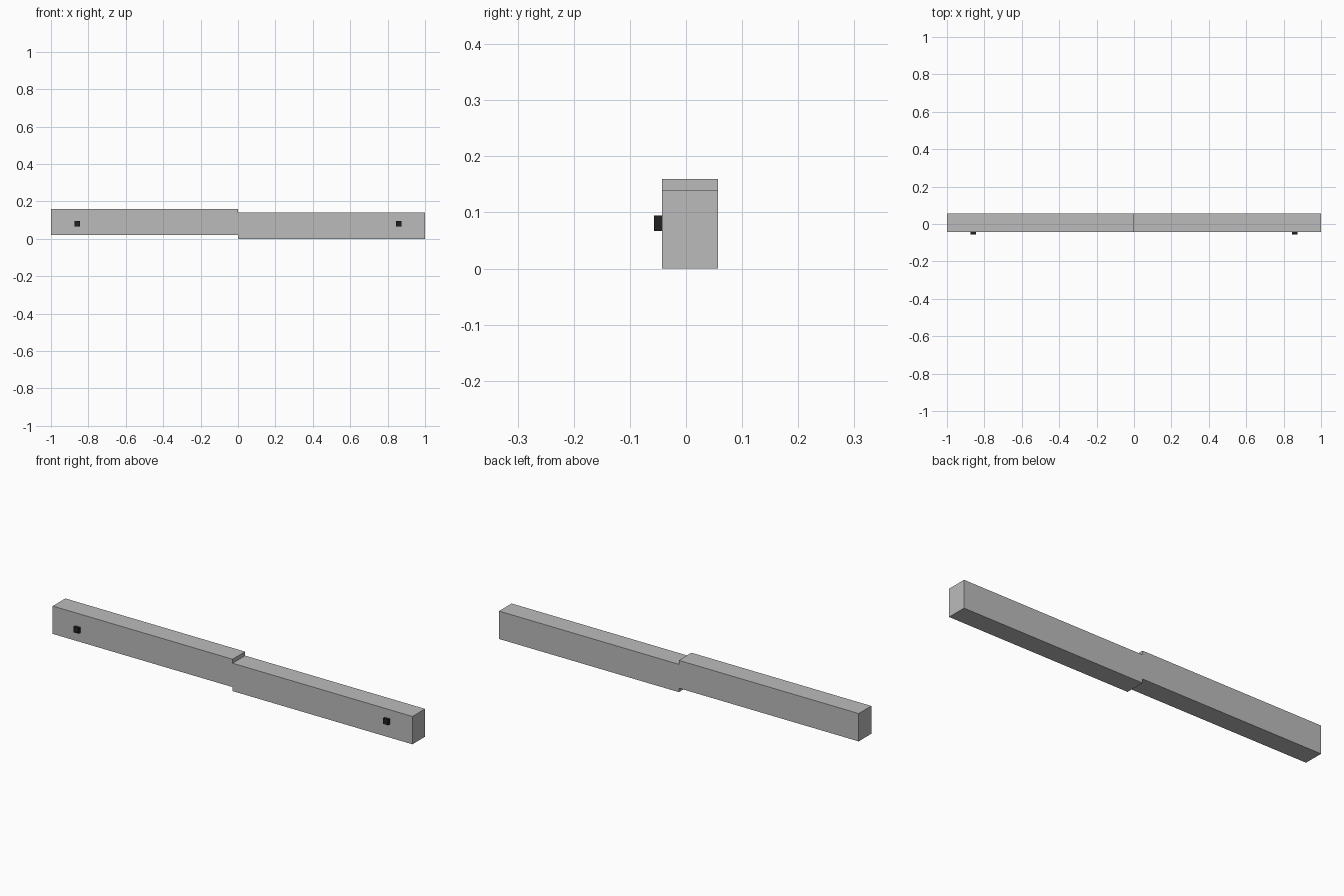
import bpy

if "Cube" in bpy.data.objects:
    bpy.data.objects.remove(bpy.data.objects["Cube"])


def material(name, value):
    mat = bpy.data.materials.new(name)
    mat.diffuse_color = (value, value, value, 1)
    mat.use_nodes = True
    mat.node_tree.nodes["Principled BSDF"].inputs["Base Color"].default_value = mat.diffuse_color
    return mat


def box(name, low, high, mat):
    """Axis-aligned box between two corners."""
    center = [(a + b) / 2 for a, b in zip(low, high)]
    bpy.ops.mesh.primitive_cube_add(size=1, location=center)
    obj = bpy.context.object
    obj.name = name
    obj.scale = [b - a for a, b in zip(low, high)]
    bpy.ops.object.transform_apply(location=False, rotation=False, scale=True)
    obj.data.materials.append(mat)
    return obj


grey = material("light grey", 0.5)
black = material("black", 0.015)

FRONT, BACK = -0.043, 0.057

# Two sliding door rails, offset in height where they meet
box("left_bar", (-1, FRONT, 0.02), (0, BACK, 0.16), grey)
box("right_bar", (0, FRONT, 0), (1, BACK, 0.14), grey)

# Small square knobs on the front face, one near each end
for side, x in (("left", -0.86), ("right", 0.86)):
    box(side + "_knob", (x - 0.014, -0.057, 0.067), (x + 0.014, FRONT, 0.095), black)
